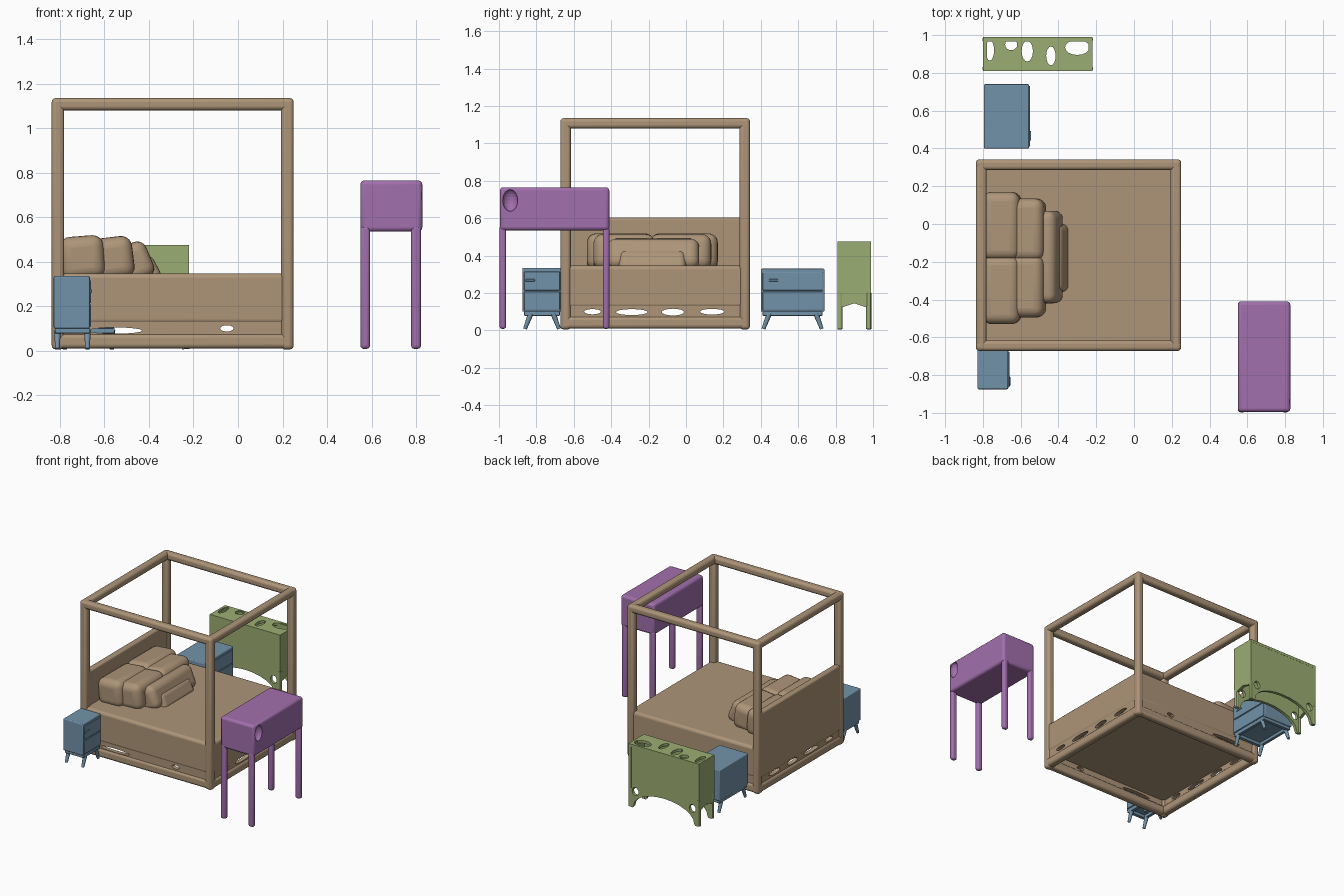
import bpy, math
from mathutils import Vector

if "Cube" in bpy.data.objects:
    bpy.data.objects.remove(bpy.data.objects["Cube"])


def material(name, rgb):
    m = bpy.data.materials.new(name)
    m.diffuse_color = (*rgb, 1)
    m.use_nodes = True
    m.node_tree.nodes["Principled BSDF"].inputs["Base Color"].default_value = m.diffuse_color
    return m


WOOD = material("tan", (0.42, 0.30, 0.19))
BLUE = material("blue", (0.17, 0.29, 0.40))
GREEN = material("green", (0.33, 0.42, 0.17))
PURPLE = material("purple", (0.36, 0.16, 0.42))


def finish(ob, name, mat):
    ob.name = name
    ob.data.materials.clear()
    ob.data.materials.append(mat)
    bpy.ops.object.shade_smooth_by_angle(angle=math.radians(40))
    return ob


def box(name, mat, x, y, z, bevel=0.01, tilt=0.0, seg=3):
    """Rounded box given its (min, max) range on each axis."""
    centre = [(a + b) / 2 for a, b in (x, y, z)]
    bpy.ops.mesh.primitive_cube_add(size=1, location=centre)
    ob = bpy.context.object
    ob.scale = [b - a for a, b in (x, y, z)]
    bpy.ops.object.transform_apply(location=False, rotation=False, scale=True)
    ob.rotation_euler.y = tilt
    if bevel:
        mod = ob.modifiers.new("round", 'BEVEL')
        mod.width, mod.segments = bevel, seg
    return finish(ob, name, mat)


def leg(name, mat, top, foot, r_top, r_foot):
    """Tapered round leg between two points."""
    top, foot = Vector(top), Vector(foot)
    d = top - foot
    bpy.ops.mesh.primitive_cone_add(vertices=12, radius1=r_foot, radius2=r_top,
                                    depth=d.length, location=(top + foot) / 2)
    ob = bpy.context.object
    ob.rotation_euler = d.to_track_quat('Z', 'Y').to_euler()
    return finish(ob, name, mat)


TURN = {'x': (math.pi / 2, 0, math.pi / 2), 'y': (math.pi / 2, 0, 0), 'z': (0, 0, 0)}


def plate(name, mat, axis, pos, thick, outline, holes=()):
    """Flat panel normal to an axis, with elliptical holes (u, v, ru, rv)."""
    cu = bpy.data.curves.new(name, 'CURVE')
    cu.dimensions, cu.fill_mode, cu.extrude = '2D', 'BOTH', thick / 2
    loops = [outline]
    for u, v, ru, rv in holes:
        loops.append([(u + ru * math.cos(a * math.pi / 8), v + rv * math.sin(a * math.pi / 8))
                      for a in range(16)])
    for pts in loops:
        s = cu.splines.new('POLY')
        s.points.add(len(pts) - 1)
        for p, (u, v) in zip(s.points, pts):
            p.co = (u, v, 0, 1)
        s.use_cyclic_u = True
    ob = bpy.data.objects.new(name, cu)
    bpy.context.collection.objects.link(ob)
    ob.rotation_euler = TURN[axis]
    ob.location['xyz'.index(axis)] = pos
    bpy.ops.object.select_all(action='DESELECT')
    ob.select_set(True)
    bpy.context.view_layer.objects.active = ob
    bpy.ops.object.convert(target='MESH')
    return finish(bpy.context.object, name, mat)


def rect(u0, u1, v0, v1):
    return [(u0, v0), (u1, v0), (u1, v1), (u0, v1)]


# four-poster bed: posts, with rails along the floor and the canopy
X0, X1, Y0, Y1, W = -0.837, 0.25, -0.672, 0.342, 0.056
XS, YS = ((X0, X0 + W), (X1 - W, X1)), ((Y0, Y0 + W), (Y1 - W, Y1))
for x in XS:
    for y in YS:
        box("bed_post", WOOD, x, y, (0.005, 1.135), 0.018)
for name, z in (("floor_rail", (0.01, 0.075)), ("canopy_rail", (1.08, 1.135))):
    for y in YS:
        box(name + "_long", WOOD, (X0 + 0.02, X1 - 0.02), y, z, 0.018)
    for x in XS:
        box(name + "_short", WOOD, x, (Y0 + 0.02, Y1 - 0.02), z, 0.018)

# mattress block, headboard and pierced skirts
box("mattress", WOOD, (X0 + 0.01, X1 - 0.007), (Y0 + 0.007, Y1 - 0.007), (0.12, 0.347), 0.02)
box("headboard", WOOD, (X0 + 0.004, X0 + 0.05), (Y0 + 0.03, Y1 - 0.03), (0.12, 0.603), 0.012)
end_holes = [(-0.50, 0.10, 0.045, 0.014), (-0.29, 0.098, 0.085, 0.016),
             (-0.07, 0.098, 0.06, 0.018), (0.14, 0.10, 0.065, 0.015)]
for x in (X0 + 0.025, X1 - 0.025):
    plate("end_skirt", WOOD, 'x', x, 0.03, rect(Y0 + 0.03, Y1 - 0.03, 0.06, 0.15), end_holes)
for y in (Y0 + 0.025, Y1 - 0.025):
    plate("side_skirt", WOOD, 'y', y, 0.03, rect(X0 + 0.03, X1 - 0.03, 0.06, 0.15),
          [(-0.55, 0.09, 0.12, 0.014), (-0.05, 0.10, 0.03, 0.014)])

# pillow pile, stepping down from the headboard
for y in (-0.35, -0.01):
    box("back_pillow", WOOD, (-0.80, -0.60), (y - 0.18, y + 0.18), (0.32, 0.515), 0.05, -0.08, 5)
for y in (-0.33, -0.03):
    box("middle_pillow", WOOD, (-0.66, -0.47), (y - 0.165, y + 0.165), (0.32, 0.51), 0.05, -0.12, 5)
box("front_pillow", WOOD, (-0.55, -0.39), (-0.42, 0.07), (0.31, 0.48), 0.045, -0.4, 5)
box("small_cushion", WOOD, (-0.45, -0.36), (-0.36, 0.0), (0.30, 0.425), 0.035, -0.5, 5)


def nightstand(x0, x1, y0, y1, top):
    """Cabinet facing +x on an open base frame with splayed legs."""
    box("nightstand_body", BLUE, (x0, x1 - 0.006), (y0, y1), (0.10, top), 0.006)
    for z0, z1 in ((0.108, 0.208), (0.214, top - 0.02)):
        box("nightstand_drawer", BLUE, (x1 - 0.012, x1), (y0 + 0.01, y1 - 0.01), (z0, z1), 0.003)
    ym = y0 + (y1 - y0) * 0.2
    box("drawer_pull", BLUE, (x1 - 0.004, x1 + 0.005), (ym - 0.025, ym + 0.025), (0.262, 0.274), 0.003)
    for y in ((y0 + 0.01, y0 + 0.035), (y1 - 0.035, y1 - 0.01)):
        box("base_side", BLUE, (x0 + 0.005, x1 - 0.005), y, (0.078, 0.104), 0.004)
    for x in ((x0 + 0.005, x0 + 0.028), (x1 - 0.028, x1 - 0.005)):
        box("base_end", BLUE, x, (y0 + 0.01, y1 - 0.01), (0.078, 0.104), 0.004)
        xm = sum(x) / 2
        for ye, s in ((y0, 1), (y1, -1)):
            leg("nightstand_leg", BLUE, (xm, ye + s * 0.045, 0.09), (xm, ye + s * 0.014, 0.008),
                0.015, 0.010)


nightstand(-0.828, -0.66, -0.875, -0.665, 0.335)
nightstand(-0.795, -0.55, 0.40, 0.74, 0.33)

# worn green cabinet: hollow shell, arched skirts, pierced top
gx0, gx1, gy0, gy1 = -0.80, -0.22, 0.81, 0.99
gm = (gx0 + gx1) / 2
arch = [(gm + 0.25 * math.cos(a * math.pi / 12), 0.02 + 0.12 * math.sin(a * math.pi / 12))
        for a in range(13)]
front = [(gx0, 0.47), (gx0, 0.01), (gx0 + 0.03, 0.005)] + arch[::-1] + \
        [(gx1 - 0.03, 0.005), (gx1, 0.01), (gx1, 0.47)]
for y in (gy0 + 0.012, gy1 - 0.012):
    plate("cabinet_long_wall", GREEN, 'y', y, 0.022, front,
          [(gx0 + 0.055, 0.13, 0.026, 0.03), (gx1 - 0.055, 0.13, 0.026, 0.03)])
for x in (gx0 + 0.011, gx1 - 0.011):
    plate("cabinet_end_wall", GREEN, 'x', x, 0.022,
          [(gy0, 0.47), (gy0, 0.15), (gy0 + 0.03, 0.125), (gy0 + 0.09, 0.145),
           (gy1 - 0.03, 0.125), (gy1, 0.15), (gy1, 0.47)])
    for y in (gy0 + 0.013, gy1 - 0.013):
        leg("cabinet_leg", GREEN, (x, y, 0.2), (x, y, 0.008), 0.014, 0.014)
plate("cabinet_top", GREEN, 'z', 0.465, 0.02, rect(gx0, gx1, gy0, gy1),
      [(-0.763, 0.92, 0.022, 0.055), (-0.65, 0.95, 0.032, 0.03), (-0.565, 0.915, 0.03, 0.055),
       (-0.44, 0.89, 0.025, 0.05), (-0.30, 0.935, 0.065, 0.04)])

# purple console table with a dented corner
top = box("console_body", PURPLE, (0.55, 0.828), (-0.995, -0.41), (0.535, 0.765), 0.018)
bpy.ops.mesh.primitive_uv_sphere_add(segments=16, ring_count=10, radius=0.045,
                                     location=(0.825, -0.94, 0.695))
cutter = bpy.context.object
cutter.name, cutter.scale = "dent_cutter", (0.8, 0.9, 1.3)
cutter.hide_render = True
cutter.display_type = 'WIRE'
cutter.hide_set(True)
dent = top.modifiers.new("dent", 'BOOLEAN')
dent.object, dent.operation = cutter, 'DIFFERENCE'
for x in ((0.55, 0.593), (0.778, 0.822)):
    for y in ((-0.997, -0.962), (-0.445, -0.41)):
        box("console_leg", PURPLE, x, y, (0.008, 0.56), 0.014)
